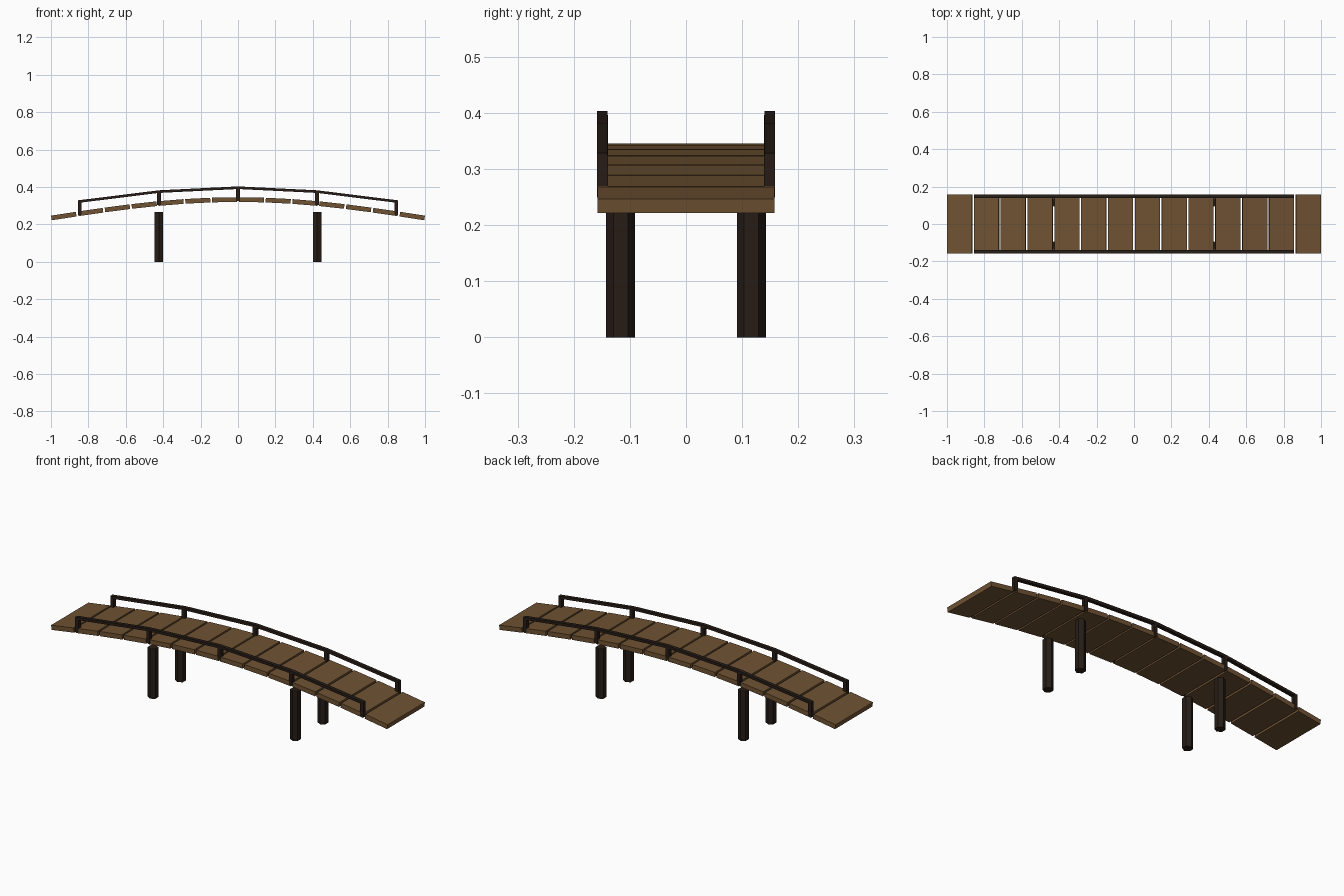
import bpy, bmesh, math
from mathutils import Matrix

if "Cube" in bpy.data.objects:
    bpy.data.objects.remove(bpy.data.objects["Cube"])


def material(name, rgb):
    m = bpy.data.materials.new(name)
    m.diffuse_color = (*rgb, 1)
    m.use_nodes = True
    m.node_tree.nodes["Principled BSDF"].inputs["Base Color"].default_value = m.diffuse_color
    return m


WOOD = material("plank_wood", (0.16, 0.085, 0.033))
DARK = material("dark_wood", (0.02, 0.012, 0.008))


def deck_z(x):
    return 0.332 - 0.098 * (1 - math.cos(math.pi * x / 2))


def deck_tilt(x):
    slope = -0.098 * math.pi / 2 * math.sin(math.pi * x / 2)
    return -math.atan(slope)


def make_object(name, bm, mat):
    bmesh.ops.recalc_face_normals(bm, faces=bm.faces)
    me = bpy.data.meshes.new(name)
    bm.to_mesh(me)
    bm.free()
    me.materials.append(mat)
    ob = bpy.data.objects.new(name, me)
    bpy.context.collection.objects.link(ob)
    return ob


def box(name, size, loc, mat, tilt=0.0):
    bm = bmesh.new()
    bmesh.ops.create_cube(bm, size=1, matrix=Matrix.Diagonal((*size, 1)))
    ob = make_object(name, bm, mat)
    ob.location = loc
    ob.rotation_euler.y = tilt
    return ob


# Deck planks following the arch
for i in range(14):
    x = (i - 6.5) * 0.1433
    box(f"deck_plank_{i + 1}", (0.134, 0.316, 0.025), (x, 0, deck_z(x)), WOOD, deck_tilt(x))

POST_X = (-0.846, -0.423, 0, 0.423, 0.846)
RAIL_UP = 0.064

for side, y in (("front", -0.149), ("back", 0.149)):
    # Railing posts
    for i, x in enumerate(POST_X):
        z0, z1 = deck_z(x) - 0.008, deck_z(x) + RAIL_UP
        box(f"{side}_rail_post_{i + 1}", (0.02, 0.02, z1 - z0), (x, y, (z0 + z1) / 2), DARK)

    # Handrail: rectangular section carried from post to post
    bm = bmesh.new()
    rings = []
    for x in POST_X:
        z = deck_z(x) + RAIL_UP
        px = x * (0.856 / 0.846) if abs(x) > 0.8 else x
        rings.append([bm.verts.new((px, y + dy, z + dz)) for dy, dz in
                      ((-0.0095, -0.007), (0.0095, -0.007), (0.0095, 0.007), (-0.0095, 0.007))])
    for a, b in zip(rings, rings[1:]):
        for k in range(4):
            n = (k + 1) % 4
            bm.faces.new((a[k], a[n], b[n], b[k]))
    bm.faces.new(rings[0])
    bm.faces.new(rings[-1])
    make_object(f"{side}_handrail", bm, DARK)

    # Six-sided support piles, corners pointing along y
    for end, x in (("left", -0.423), ("right", 0.423)):
        bm = bmesh.new()
        bmesh.ops.create_cone(bm, cap_ends=True, segments=6, radius1=0.026, radius2=0.026,
                              depth=0.267, matrix=Matrix.Rotation(math.pi / 2, 4, 'Z'))
        # make sure a corner faces y
        if max(v.co.y for v in bm.verts) < 0.0255:
            bmesh.ops.rotate(bm, verts=bm.verts, cent=(0, 0, 0),
                             matrix=Matrix.Rotation(math.pi / 6, 3, 'Z'))
        pile = make_object(f"{side}_{end}_pile", bm, DARK)
        pile.location = (x, math.copysign(0.1165, y), 0.1335)
